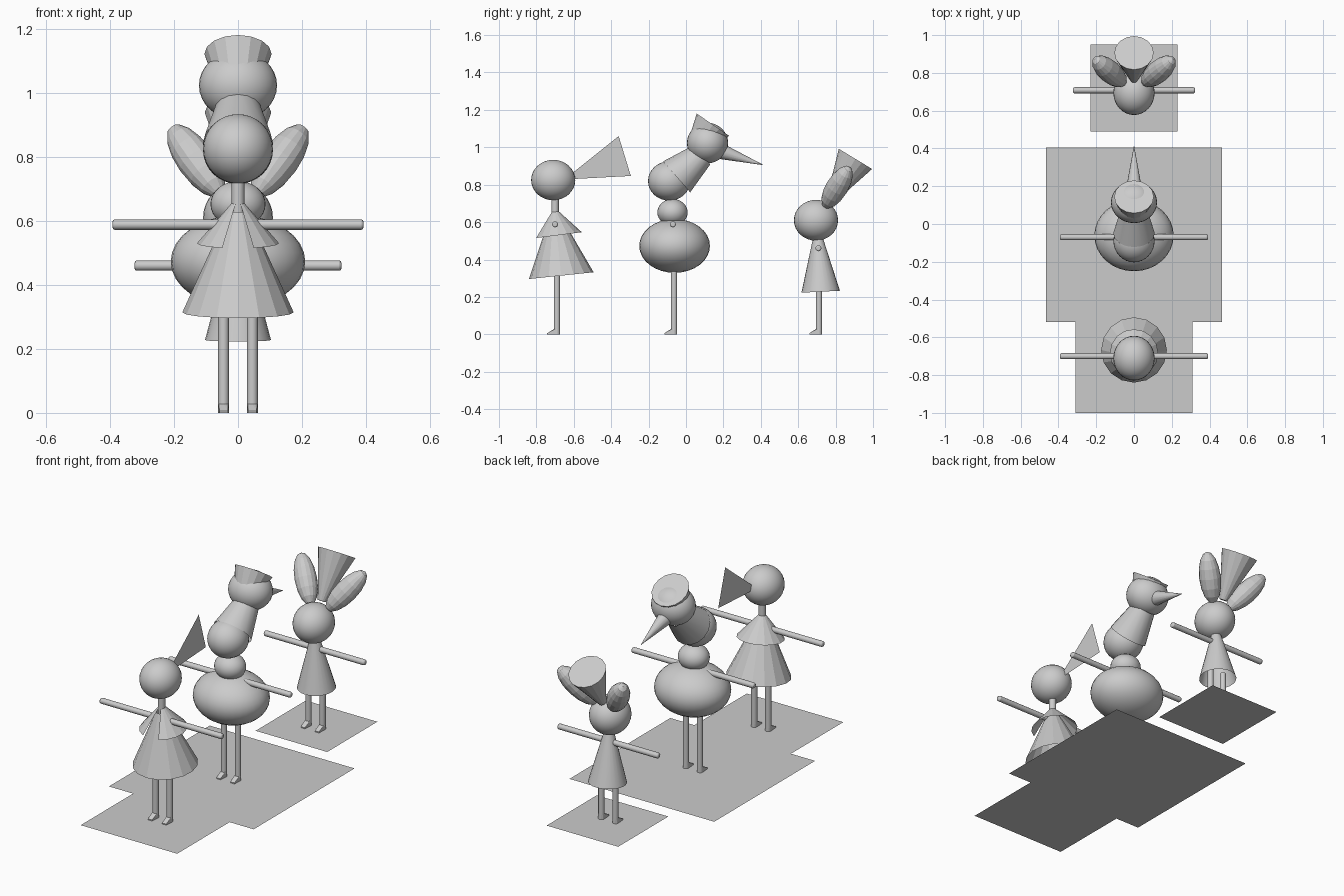
import bpy, bmesh, math
from mathutils import Vector, Matrix

if "Cube" in bpy.data.objects:
    bpy.data.objects.remove(bpy.data.objects["Cube"], do_unlink=True)

GREY = (0.6, 0.6, 0.6, 1)
grey = bpy.data.materials.new("plain_grey")
grey.use_nodes = True
grey.diffuse_color = GREY
grey.node_tree.nodes["Principled BSDF"].inputs["Base Color"].default_value = GREY


def finish(bm, name, smooth=None):
    """Turn a bmesh into a named object, smooth below the given angle."""
    mesh = bpy.data.meshes.new(name)
    bm.to_mesh(mesh)
    bm.free()
    mesh.materials.append(grey)
    obj = bpy.data.objects.new(name, mesh)
    bpy.context.collection.objects.link(obj)
    if smooth:
        bpy.ops.object.select_all(action="DESELECT")
        obj.select_set(True)
        bpy.context.view_layer.objects.active = obj
        bpy.ops.object.shade_smooth_by_angle(angle=math.radians(smooth))
    return obj


def turn_to(axis):
    return Vector((0, 0, 1)).rotation_difference(Vector(axis)).to_matrix().to_4x4()


def ball(name, centre, radii, axis=(0, 0, 1), segments=32, smooth=60):
    bm = bmesh.new()
    place = Matrix.Translation(centre) @ turn_to(axis) @ Matrix.Diagonal((*radii, 1))
    bmesh.ops.create_uvsphere(bm, u_segments=segments, v_segments=segments // 2,
                              radius=1, matrix=place)
    return finish(bm, name, smooth)


def cone_mesh(start, end, r1, r2, segments, caps):
    start, end = Vector(start), Vector(end)
    bm = bmesh.new()
    place = Matrix.Translation((start + end) / 2) @ turn_to(end - start)
    bmesh.ops.create_cone(bm, cap_ends=caps, segments=segments, radius1=r1,
                          radius2=r2, depth=(end - start).length, matrix=place)
    return bm


def cone(name, start, end, r1, r2, segments=16, caps=True, smooth=None):
    return finish(cone_mesh(start, end, r1, r2, segments, caps), name, smooth)


def flat(name, points):
    bm = bmesh.new()
    bm.faces.new([bm.verts.new(p) for p in points])
    return finish(bm, name)


def base(name, half, y0, y1):
    flat(name, [(-half, y0, 0), (half, y0, 0), (half, y1, 0), (-half, y1, 0)])


def limbs(prefix, leg_y, leg_top, arm_y, arm_z, reach):
    """Two legs with wedge feet, and the straight outstretched arms."""
    r = 0.017
    for side, x in (("right", -0.045), ("left", 0.045)):
        cone(f"{prefix}_{side}_leg", (x, leg_y, 0.02), (x, leg_y, leg_top), r, r,
             12, smooth=40)
        bm = bmesh.new()
        for z in (0, 0.028):
            bmesh.ops.create_circle(bm, segments=12, radius=r,
                                    matrix=Matrix.Translation((x, leg_y, z)))
        for dx in (-0.013, 0.013):
            for z in (0, 0.006):
                bm.verts.new((x + dx, leg_y - 0.052, z))
        bmesh.ops.convex_hull(bm, input=bm.verts)
        finish(bm, f"{prefix}_{side}_foot")
    arm = cone(f"{prefix}_arms", (-reach, arm_y, arm_z), (reach, arm_y, arm_z),
               0.016, 0.016, 12, smooth=40)
    bevel = arm.modifiers.new("rounded_ends", "BEVEL")
    bevel.width = 0.007
    bevel.segments = 2
    bevel.limit_method = "ANGLE"
    bevel.angle_limit = math.radians(60)


# Ground sheets
base("front_base", 0.31, -1.0, -0.52)
base("middle_base", 0.465, -0.52, 0.405)
base("back_base", 0.23, 0.49, 0.95)

# Front figure: skirt, open cape, round head and flat ponytail
limbs("girl", -0.69, 0.36, -0.70, 0.588, 0.392)
cone("girl_skirt", (0, -0.667, 0.314), (0, -0.70, 0.63), 0.174, 0.03, caps=False)
bm = cone_mesh((0, -0.684, 0.53), (0, -0.70, 0.655), 0.128, 0.02, 16, False)
opening = [f for f in bm.faces
           if abs(f.calc_center_median().x) < 0.027 and f.calc_center_median().y < -0.70]
bmesh.ops.delete(bm, geom=opening, context="FACES")
finish(bm, "girl_cape")
cone("girl_neck", (0, -0.70, 0.62), (0, -0.70, 0.75), 0.02, 0.02, smooth=40)
ball("girl_head", (0, -0.71, 0.825), (0.109, 0.118, 0.108))
flat("girl_ponytail", [(0, -0.65, 0.828), (0, -0.295, 0.847), (0, -0.36, 1.06)])

# Middle figure: stacked round body, leaning neck, beak and hat
limbs("bird", -0.064, 0.36, -0.07, 0.588, 0.392)
ball("bird_body", (0, -0.061, 0.473), (0.21, 0.189, 0.144))
ball("bird_chest", (0, -0.072, 0.652), (0.086, 0.081, 0.072))
ball("bird_throat", (0, -0.09, 0.82), (0.109, 0.113, 0.105))
cone("bird_neck", (0, -0.05, 0.842), (0, 0.085, 0.96), 0.11, 0.068, caps=False, smooth=30)
ball("bird_head", (0, 0.115, 1.023), (0.122, 0.11, 0.108))
cone("bird_beak", (0, 0.182, 0.98), (0, 0.412, 0.906), 0.043, 0.001, smooth=40)
cone("bird_hat", (0, 0.085, 1.035), (0, 0.144, 1.121), 0.073, 0.105)

# Back figure: dress, round head, two ears and a flared tuft
limbs("rabbit", 0.711, 0.28, 0.708, 0.46, 0.323)
cone("rabbit_dress", (0, 0.72, 0.228), (0, 0.705, 0.52), 0.103, 0.025, 24,
     caps=False, smooth=30)
ball("rabbit_head", (0, 0.695, 0.61), (0.109, 0.118, 0.109))
for side, s in (("right", -1), ("left", 1)):
    ball(f"rabbit_{side}_ear", (s * 0.13, 0.808, 0.787), (0.06, 0.06, 0.147),
         axis=(s * 0.53, 0.45, 0.74), segments=16, smooth=None)
cone("rabbit_tuft", (0, 0.767, 0.709), (0, 0.906, 0.938), 0.022, 0.104)
